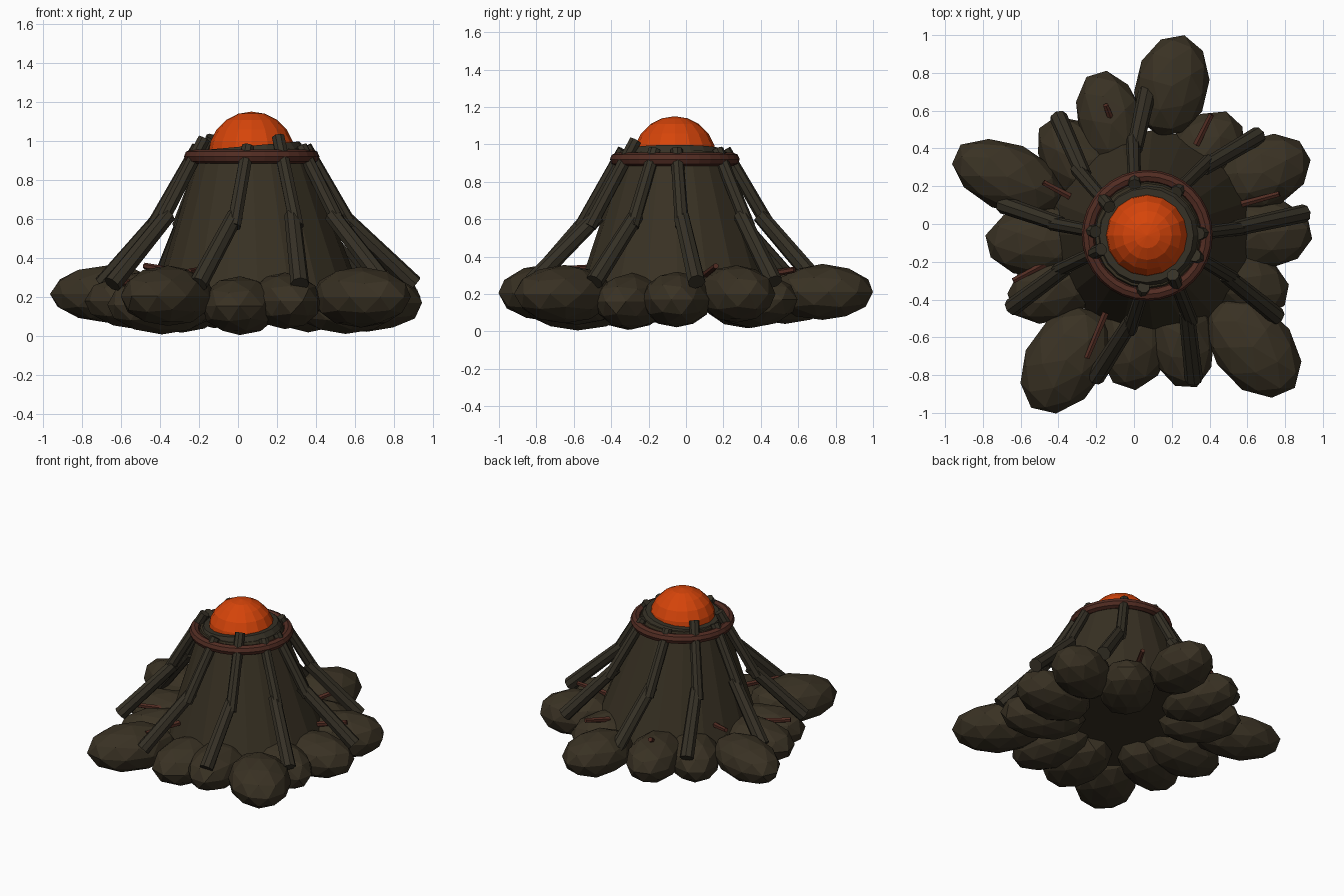
import bpy, bmesh, math, random
from mathutils import Vector, Matrix

if "Cube" in bpy.data.objects:
    bpy.data.objects.remove(bpy.data.objects["Cube"])

random.seed(4)
CX, CY = 0.07, -0.06          # axis of the mound


def material(name, rgb):
    m = bpy.data.materials.new(name)
    m.diffuse_color = (*rgb, 1)
    m.use_nodes = True
    m.node_tree.nodes["Principled BSDF"].inputs["Base Color"].default_value = m.diffuse_color
    return m


EARTH = material("dark earth", (0.040, 0.031, 0.017))
STONE = material("brown stone", (0.041, 0.031, 0.017))
WOOD = material("charred wood", (0.036, 0.030, 0.019))
RUST = material("rusty brown", (0.083, 0.025, 0.016))
GLOW = material("glowing orange", (0.67, 0.058, 0.003))


def finish(bm, name, mat):
    me = bpy.data.meshes.new(name)
    bm.to_mesh(me)
    bm.free()
    me.materials.append(mat)
    ob = bpy.data.objects.new(name, me)
    bpy.context.collection.objects.link(ob)
    return ob


def rod(bm, a, b, r1, r2, sides=8):
    """Tapered cylinder from a to b."""
    a, b = Vector(a), Vector(b)
    d = b - a
    mat = Matrix.Translation((a + b) / 2) @ d.to_track_quat('Z', 'Y').to_matrix().to_4x4()
    bmesh.ops.create_cone(bm, cap_ends=True, segments=sides, radius1=r1, radius2=r2,
                          depth=d.length, matrix=mat)


def polar(r, deg, z):
    a = math.radians(deg)
    return (CX + r * math.cos(a), CY + r * math.sin(a), z)


# Mound: truncated cone
bm = bmesh.new()
rod(bm, (CX + 0.03, CY + 0.01, 0.17), (CX, CY, 0.955), 0.545, 0.275, 20)
finish(bm, "mound", EARTH)

# Slightly tilted rim under the dome
bm = bmesh.new()
rod(bm, (CX, CY, 0.93), (CX - 0.004, CY, 0.975), 0.28, 0.25, 20)
finish(bm, "crater_rim", WOOD)

# Glowing dome at the mouth
bm = bmesh.new()
bmesh.ops.create_uvsphere(bm, u_segments=16, v_segments=10, radius=0.222,
                          matrix=Matrix.Translation((CX, CY, 0.928)))
finish(bm, "ember_dome", GLOW)

# Binding ring around the neck
bpy.ops.mesh.primitive_torus_add(location=(CX, CY, 0.92), major_radius=0.312, minor_radius=0.035,
                                 major_segments=32, minor_segments=8)
ring = bpy.context.object
ring.name = "binding_ring"
ring.data.materials.append(RUST)

# Base stones: x, y, z, heading, half length, half width, half height
stones = [
    (0.66, -0.05, 0.17, 0, 0.29, 0.19, 0.15),
    (0.68, 0.27, 0.20, 25, 0.27, 0.19, 0.155),
    (0.36, 0.35, 0.17, 52, 0.28, 0.19, 0.15),
    (0.20, 0.73, 0.21, 78, 0.275, 0.195, 0.15),
    (-0.12, 0.53, 0.19, 105, 0.29, 0.18, 0.15),
    (-0.29, 0.33, 0.165, 131, 0.28, 0.18, 0.15),
    (-0.67, 0.25, 0.215, 158, 0.31, 0.18, 0.145),
    (-0.48, -0.09, 0.18, 183, 0.31, 0.19, 0.15),
    (-0.39, -0.31, 0.16, 207, 0.30, 0.19, 0.15),
    (-0.36, -0.72, 0.205, 237, 0.31, 0.21, 0.155),
    (0.01, -0.58, 0.155, 263, 0.30, 0.20, 0.15),
    (0.24, -0.58, 0.18, 283, 0.30, 0.18, 0.145),
    (0.63, -0.65, 0.20, 310, 0.31, 0.21, 0.155),
    (0.55, -0.29, 0.16, 335, 0.29, 0.18, 0.15),
]
for i, (x, y, z, deg, l, w, h) in enumerate(stones):
    bm = bmesh.new()
    bmesh.ops.create_icosphere(bm, subdivisions=2, radius=1.0)
    bmesh.ops.rotate(bm, verts=bm.verts, matrix=Matrix.Rotation(random.uniform(0, 6), 3, 'Z'))
    for v in bm.verts:
        v.co *= random.uniform(0.985, 1.015)
    bm.transform(Matrix.Translation((x, y, z)) @ Matrix.Rotation(math.radians(deg), 4, 'Z')
                 @ Matrix.Diagonal((l, w, h, 1)))
    finish(bm, f"base_stone_{i + 1}", STONE)

# Leaning logs, thin upper and thick lower pole: foot angle, top angle, foot radius, top height
logs = [(8, 2, 0.86, 0.97), (42, 56, 0.81, 0.97), (90, 104, 0.78, 0.97),
        (127, 143, 0.80, 1.02), (168, 176, 0.80, 0.97), (208, 197, 0.83, 1.01),
        (250, 266, 0.82, 0.97), (288, 303, 0.82, 1.02), (328, 337, 0.83, 0.97)]
for i, (foot, top, r, zt) in enumerate(logs):
    bm = bmesh.new()
    mid = foot + 0.6 * (top - foot)
    rod(bm, polar(0.51, mid, 0.56), polar(0.25 + (1.02 - zt) * 0.5, top, zt), 0.038, 0.034)
    rod(bm, polar(r - 0.02, foot, 0.265), polar(0.46, mid, 0.62), 0.048, 0.042)
    finish(bm, f"leaning_log_{i + 1}", WOOD)

# Small rusty twigs poking out between the stones
twigs = [((-0.15, -0.47, 0.34), (-0.25, -0.71, 0.33)), ((0.33, 0.42, 0.30), (0.41, 0.58, 0.33)),
         ((0.55, 0.10, 0.30), (0.77, 0.16, 0.35)), ((-0.33, 0.14, 0.33), (-0.48, 0.22, 0.36)),
         ((-0.45, -0.20, 0.26), (-0.64, -0.30, 0.28)), ((-0.10, 0.50, 0.28), (-0.15, 0.63, 0.36))]
for i, (a, b) in enumerate(twigs):
    bm = bmesh.new()
    rod(bm, a, b, 0.02, 0.016, 6)
    finish(bm, f"twig_{i + 1}", RUST)
